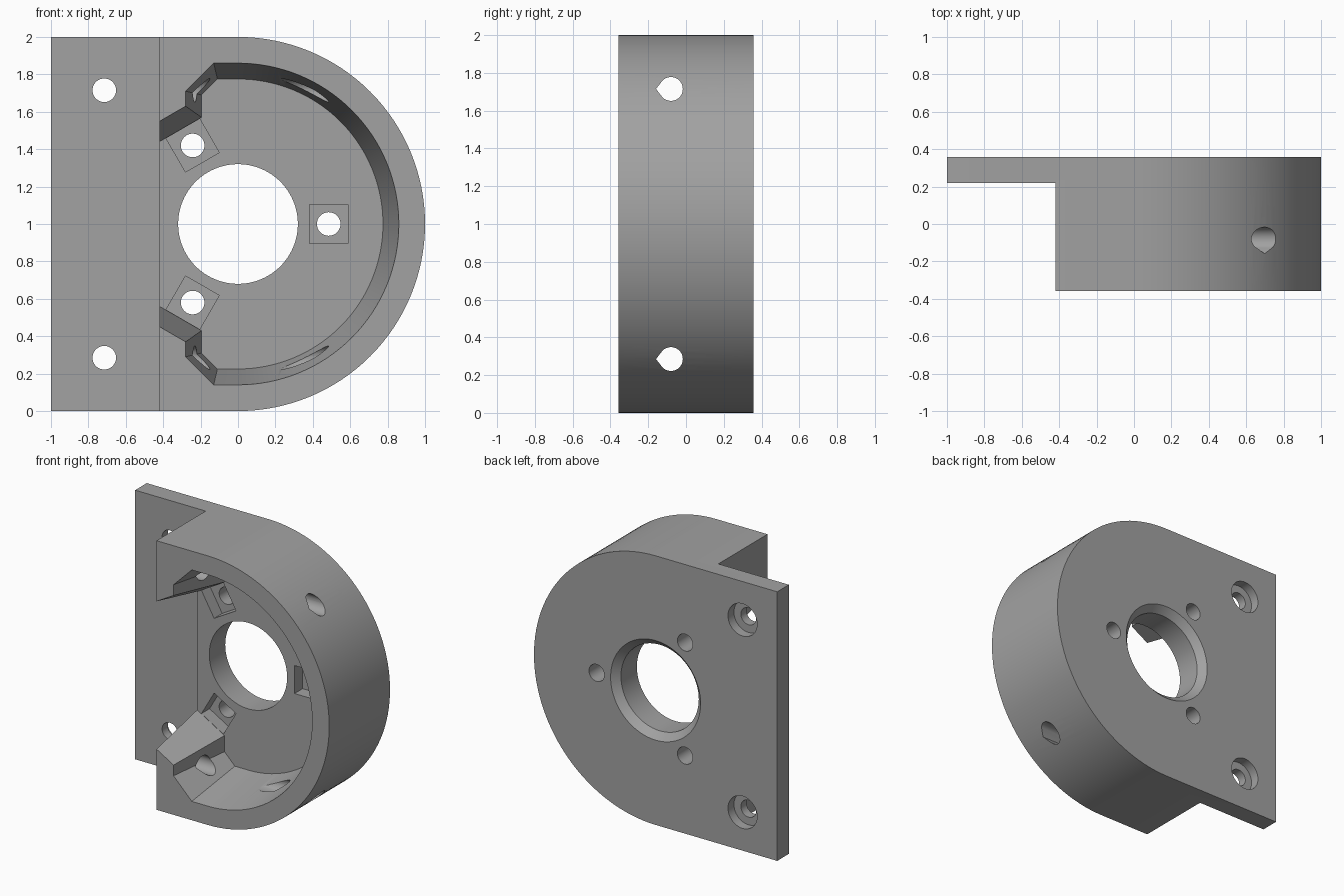
import bpy, bmesh, math

if "Cube" in bpy.data.objects:
    bpy.data.objects.remove(bpy.data.objects["Cube"])

BACK, FRONT, FLOOR, FLANGE = 0.357, -0.357, 0.12, 0.22

grey = bpy.data.materials.new("plain_grey")
grey.diffuse_color = (0.36, 0.36, 0.36, 1)
grey.use_nodes = True
grey.node_tree.nodes["Principled BSDF"].inputs["Base Color"].default_value = grey.diffuse_color


def loft(name, rings):
    """Closed solid through rings of 3D points with equal counts."""
    bm = bmesh.new()
    loops = [[bm.verts.new(p) for p in ring] for ring in rings]
    n = len(loops[0])
    for a, b in zip(loops, loops[1:]):
        for i in range(n):
            j = (i + 1) % n
            bm.faces.new((a[i], a[j], b[j], b[i]))
    bm.faces.new(loops[0])
    bm.faces.new(loops[-1][::-1])
    bmesh.ops.recalc_face_normals(bm, faces=bm.faces)
    mesh = bpy.data.meshes.new(name)
    bm.to_mesh(mesh)
    bm.free()
    ob = bpy.data.objects.new(name, mesh)
    bpy.context.collection.objects.link(ob)
    return ob


def prism(name, sections):
    """Solid along y from (y, [(x, z)...]) sections."""
    return loft(name, [[(x, y, z) for x, z in pts] for y, pts in sections])


def circle(cx, cz, r, n=48):
    return [(cx + r * math.cos(2 * math.pi * i / n),
             cz + r * math.sin(2 * math.pi * i / n)) for i in range(n)]


def d_shape(half, r, n=64):
    """Upper left points, right-hand arc, then mirrored lower points."""
    arc = [(r * math.sin(math.pi * i / n), 1 + r * math.cos(math.pi * i / n))
           for i in range(n + 1)]
    up = [(x, 1 + h) for x, h in half]
    return up + arc + [(x, 2 - z) for x, z in reversed(up)]


# main block with a half-round right end
body = prism("mount_body", [(y, d_shape([(-1, 1)], 1)) for y in (FRONT, BACK)])
body.data.materials.append(grey)
cutters = []

# space in front of the flange
box = [(-1.2, -0.2), (-0.42, -0.2), (-0.42, 2.2), (-1.2, 2.2)]
cutters.append(prism("flange_cut", [(-0.6, box), (FLANGE, box)]))

# tapered cavity, open to the left
rim = d_shape([(-0.6, 0.445), (-0.28, 0.63), (-0.28, 0.71), (-0.13, 0.86)], 0.86)
base = d_shape([(-0.6, 0.336), (-0.195, 0.57), (-0.195, 0.69), (-0.11, 0.775)], 0.775)
cutters.append(prism("cavity_cut", [(-0.5, rim), (FRONT, rim), (FLOOR, base)]))

# central bore with a chamfer at the back
bore = circle(0, 1, 0.32, 96)
cutters.append(prism("bore_cut", [(0.0, bore), (BACK - 0.05, bore),
                                  (BACK, circle(0, 1, 0.37, 96)),
                                  (0.45, circle(0, 1, 0.37, 96))]))

# three screw holes with square nut pockets
for k in range(3):
    a = k * 2 * math.pi / 3
    cx, cz = 0.485 * math.cos(a), 1 + 0.485 * math.sin(a)
    h = 0.104 * math.sqrt(2)
    square = [(cx + h * math.cos(a + q), cz + h * math.sin(a + q))
              for q in (math.pi * (0.25 + 0.5 * i) for i in range(4))]
    hole = circle(cx, cz, 0.063)
    cutters.append(prism("pocket_cut", [(FLOOR - 0.02, square), (0.215, square)]))
    cutters.append(prism("screw_cut", [(0.05, hole), (0.45, hole)]))

for z in (0.285, 1.715):
    # counterbored flange holes
    hole, head = circle(-0.715, z, 0.063), circle(-0.715, z, 0.12)
    cutters.append(prism("flange_hole_cut", [(0.1, hole), (0.45, hole)]))
    cutters.append(prism("flange_head_cut", [(BACK - 0.07, head), (0.45, head)]))
    # teardrop cross holes with the tip to the front
    r, cy = 0.063, -0.08
    drop = [(cy - r * math.sqrt(2) * 0.88, z)]
    for i in range(37):
        t = math.radians(-135 + 270 * i / 36)
        drop.append((cy + r * math.cos(t), z + r * math.sin(t)))
    cutters.append(loft("cross_hole_cut",
                        [[(x, y, w) for y, w in drop] for x in (-0.6, 1.2)]))

for c in cutters:
    c.hide_render = True
    m = body.modifiers.new(c.name, 'BOOLEAN')
    m.operation, m.solver, m.object = 'DIFFERENCE', 'EXACT', c

# bake the cuts and drop the helpers
bpy.context.view_layer.update()
dg = bpy.context.evaluated_depsgraph_get()
baked = bpy.data.meshes.new_from_object(body.evaluated_get(dg))
body.modifiers.clear()
body.data = baked
baked.materials.clear()
baked.materials.append(grey)
for p in baked.polygons:
    p.material_index = 0
for c in cutters:
    bpy.data.objects.remove(c)

bpy.context.view_layer.objects.active = body
body.select_set(True)
bpy.ops.object.shade_smooth_by_angle(angle=math.radians(25))
